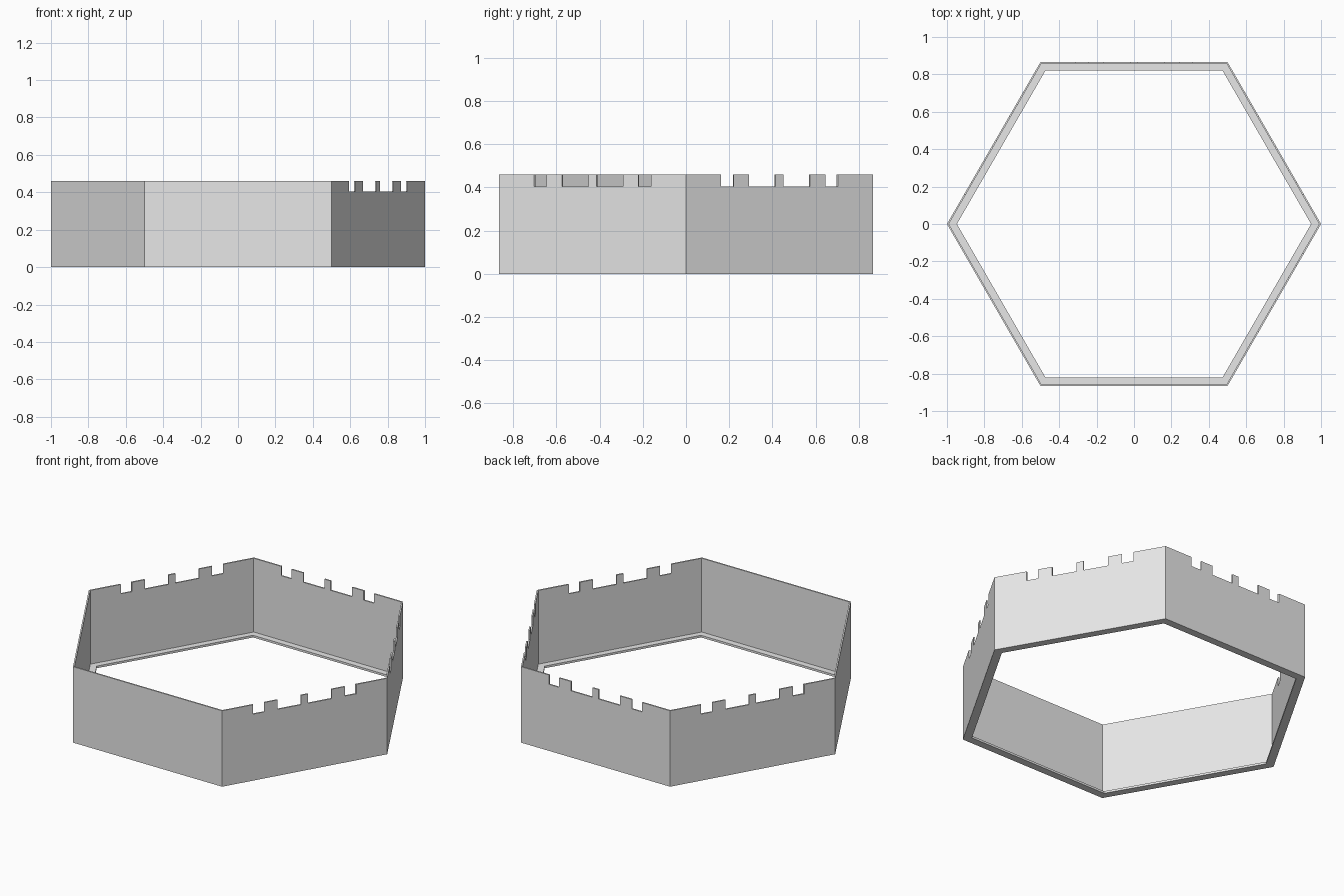
import bpy, bmesh, math
from mathutils import Vector

if "Cube" in bpy.data.objects:
    bpy.data.objects.remove(bpy.data.objects["Cube"])

HEIGHT, NOTCH_Z = 0.46, 0.403
WALL_R, LEDGE_R, LEDGE_H = 0.99, 0.947, 0.013
HALF_NOTCHES = [(0.187, 0.255), (0.336, 0.479)]
NOTCHES = HALF_NOTCHES + [(1 - b, 1 - a) for a, b in reversed(HALF_NOTCHES)]
PLAIN_SIDES = (3, 4)  # front-facing sides without battlements

grey = bpy.data.materials.new("light_grey")
grey.use_nodes = True
grey.diffuse_color = (0.8, 0.8, 0.8, 1)
grey.node_tree.nodes["Principled BSDF"].inputs["Base Color"].default_value = (0.8, 0.8, 0.8, 1)


def corner(i, r):
    a = math.radians(60 * i)
    return Vector((r * math.cos(a), r * math.sin(a), 0))


def on_side(i, t, z, r):
    return corner(i, r).lerp(corner(i + 1, r), t) + Vector((0, 0, z))


def finish(bm, name):
    bmesh.ops.remove_doubles(bm, verts=bm.verts, dist=1e-5)
    bmesh.ops.recalc_face_normals(bm, faces=bm.faces)
    mesh = bpy.data.meshes.new(name)
    bm.to_mesh(mesh)
    bm.free()
    mesh.materials.append(grey)
    obj = bpy.data.objects.new(name, mesh)
    bpy.context.collection.objects.link(obj)


# Thin six-sided wall, each side drawn as a profile with mitred ends
bm = bmesh.new()
for side in range(6):
    profile = [(0, 0), (0, HEIGHT)]
    if side not in PLAIN_SIDES:
        for a, b in NOTCHES:
            profile += [(a, HEIGHT), (a, NOTCH_Z), (b, NOTCH_Z), (b, HEIGHT)]
    profile += [(1, HEIGHT), (1, 0)]
    outer = [bm.verts.new(on_side(side, t, z, 1)) for t, z in profile]
    inner = [bm.verts.new(on_side(side, t, z, WALL_R)) for t, z in profile]
    bm.faces.new(outer)
    bm.faces.new(inner[::-1])
    n = len(profile)
    for k in range(n):
        j = (k + 1) % n
        if k not in (0, n - 2):  # leave mitred ends open so the sides join
            bm.faces.new((outer[k], outer[j], inner[j], inner[k]))
finish(bm, "battlement_wall")

# Flat ledge around the inside of the base
bm = bmesh.new()
section = [(WALL_R, 0), (WALL_R, LEDGE_H), (LEDGE_R, LEDGE_H), (LEDGE_R, 0)]
for side in range(6):
    for k, (r, z) in enumerate(section):
        r2, z2 = section[(k + 1) % len(section)]
        bm.faces.new([bm.verts.new(p) for p in (
            on_side(side, 0, z, r), on_side(side, 1, z, r),
            on_side(side, 1, z2, r2), on_side(side, 0, z2, r2))])
finish(bm, "base_ledge")
